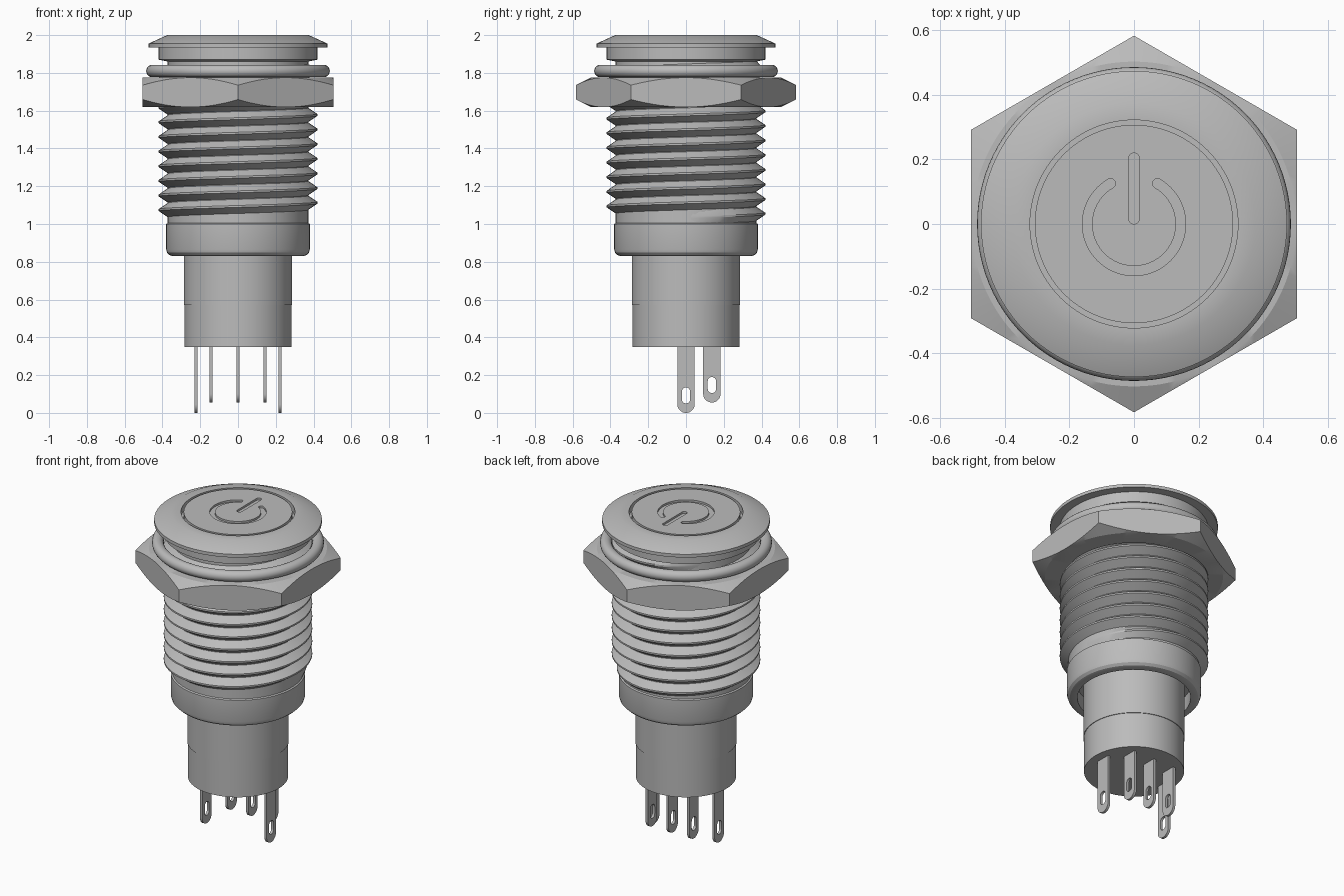
import bpy
from math import pi, sin, cos, radians, floor

cube = bpy.data.objects.get("Cube")
if cube:
    bpy.data.objects.remove(cube, do_unlink=True)

metal = bpy.data.materials.new("grey_metal")
metal.use_nodes = True
metal.diffuse_color = (0.5, 0.5, 0.5, 1)
metal.node_tree.nodes["Principled BSDF"].inputs["Base Color"].default_value = (0.5, 0.5, 0.5, 1)


def activate(obj):
    bpy.ops.object.select_all(action="DESELECT")
    obj.select_set(True)
    bpy.context.view_layer.objects.active = obj


def finish(obj):
    activate(obj)
    obj.data.materials.clear()
    obj.data.materials.append(metal)
    bpy.ops.object.mode_set(mode="EDIT")
    bpy.ops.mesh.select_all(action="SELECT")
    bpy.ops.mesh.remove_doubles(threshold=0.0001)
    bpy.ops.mesh.normals_make_consistent(inside=False)
    bpy.ops.object.mode_set(mode="OBJECT")
    bpy.ops.object.shade_smooth_by_angle(angle=radians(25))
    return obj


def sweep(name, sections, closed=True):
    """Skin quads between sections; each section is a list of (angle, r, z)."""
    n, m = len(sections), len(sections[0])
    verts = [(r * cos(a), r * sin(a), z) for s in sections for a, r, z in s]
    faces = []
    for i in range(n if closed else n - 1):
        j = (i + 1) % n
        for k in range(m - 1):
            faces.append((i * m + k, j * m + k, j * m + k + 1, i * m + k + 1))
    mesh = bpy.data.meshes.new(name)
    mesh.from_pydata(verts, [], faces)
    obj = bpy.data.objects.new(name, mesh)
    bpy.context.collection.objects.link(obj)
    return finish(obj)


def lathe(name, profile, steps=96):
    return sweep(name, [[(2 * pi * i / steps, r, z) for r, z in profile]
                        for i in range(steps)])


def plate(name, outlines, thickness, location, rotation=(0, 0, 0)):
    """Flat plate from closed outlines; inner outlines become holes."""
    curve = bpy.data.curves.new(name, "CURVE")
    curve.dimensions = "2D"
    curve.fill_mode = "BOTH"
    curve.extrude = thickness / 2
    for pts in outlines:
        spline = curve.splines.new("POLY")
        spline.points.add(len(pts) - 1)
        for p, (x, y) in zip(spline.points, pts):
            p.co = (x, y, 0, 1)
        spline.use_cyclic_u = True
    obj = bpy.data.objects.new(name, curve)
    obj.location, obj.rotation_euler = location, rotation
    bpy.context.collection.objects.link(obj)
    activate(obj)
    bpy.ops.object.convert(target="MESH")
    return finish(bpy.context.view_layer.objects.active)


def arc(cx, cy, r, start, end, steps=12):
    return [(cx + r * cos(radians(start + (end - start) * i / steps)),
             cy + r * sin(radians(start + (end - start) * i / steps)))
            for i in range(steps + 1)]


def slot(y0, y1, r):
    return arc(0, y0, r, 180, 360) + arc(0, y1, r, 0, 180)


# Housing: collar, threaded core, neck and flanged bezel
lathe("housing", [
    (0, 0.92), (0.32, 0.92), (0.32, 0.83), (0.345, 0.83), (0.362, 0.835),
    (0.375, 0.848), (0.38, 0.865), (0.38, 1.0), (0.372, 1.005), (0.372, 1.86),
    (0.42, 1.87), (0.42, 1.935), (0.474, 1.935), (0.474, 1.955),
    (0.375, 2.0), (0.322, 2.0), (0.322, 1.96), (0, 1.96)])

# Lower body with a small step
lathe("terminal_body", [(0, 0.35), (0.283, 0.35), (0.283, 0.57), (0.287, 0.57),
                        (0.287, 0.92), (0, 0.92)])

# Helical thread that fades in and out at its ends
pitch, turns, per_turn = 0.0775, 10.4, 64
count = int(turns * per_turn)
thread = []
for i in range(count + 1):
    fade = min(1, i / 16, (count - i) / 16)
    crest = 0.37 + 0.05 * fade
    z = 1.035 + pitch * i / per_turn
    a = 2 * pi * i / per_turn
    thread.append([(a, 0.37, z - pitch / 2), (a, crest, z - 0.005),
                   (a, crest, z + 0.005), (a, 0.37, z + pitch / 2)])
sweep("thread", thread, closed=False)

# Hexagonal nut with both faces chamfered at the corners
mid, half, steps = 1.697, 0.078, 120
nut = []
for i in range(steps):
    turn = i * 360 / steps + 30
    r = 0.505 / cos(radians(turn - 60 * floor(turn / 60 + 1e-6) - 30))
    h = half - 0.04 * (r - 0.505) / 0.078
    a = 2 * pi * i / steps
    nut.append([(a, 0.39, mid - half), (a, 0.503, mid - half), (a, r, mid - h),
                (a, r, mid + h), (a, 0.503, mid + half), (a, 0.39, mid + half)])
sweep("hex_nut", nut)

# Sealing ring
lathe("seal_ring", [(0.453 + x, 1.81 + y) for x, y in arc(0, 0, 0.033, 0, 360, 20)])

# Push button with an engraved power symbol
lathe("button_base", [(0, 1.95), (0.307, 1.95), (0.307, 1.988), (0, 1.988)])
end_x, end_y = 0.145 * cos(radians(60)), 0.145 * sin(radians(60))
power_arc = (arc(0, 0, 0.16, 120, 420, 60) + arc(end_x, end_y, 0.015, 60, 240, 8)[1:-1]
             + arc(0, 0, 0.13, 420, 120, 60) + arc(-end_x, end_y, 0.015, -60, 120, 8)[1:-1])
plate("button_face", [arc(0, 0, 0.307, 0, 360, 96)[:-1], power_arc, slot(0.016, 0.204, 0.016)],
      0.012, (0, 0, 1.994))

# Solder pins: two long at the sides, three short in a row behind
for name, x, y, bottom in (("long_pin_right", -0.222, 0, 0), ("long_pin_left", 0.222, 0, 0),
                           ("short_pin_right", -0.143, 0.137, 0.055),
                           ("short_pin_middle", 0, 0.137, 0.055),
                           ("short_pin_left", 0.143, 0.137, 0.055)):
    outline = arc(0, bottom + 0.046, 0.046, 180, 360, 16) + [(0.046, 0.37), (-0.046, 0.37)]
    hole = slot(bottom + 0.072, bottom + 0.113, 0.022)
    plate(name, [outline, hole], 0.016, (x, y, 0), (pi / 2, 0, pi / 2))
